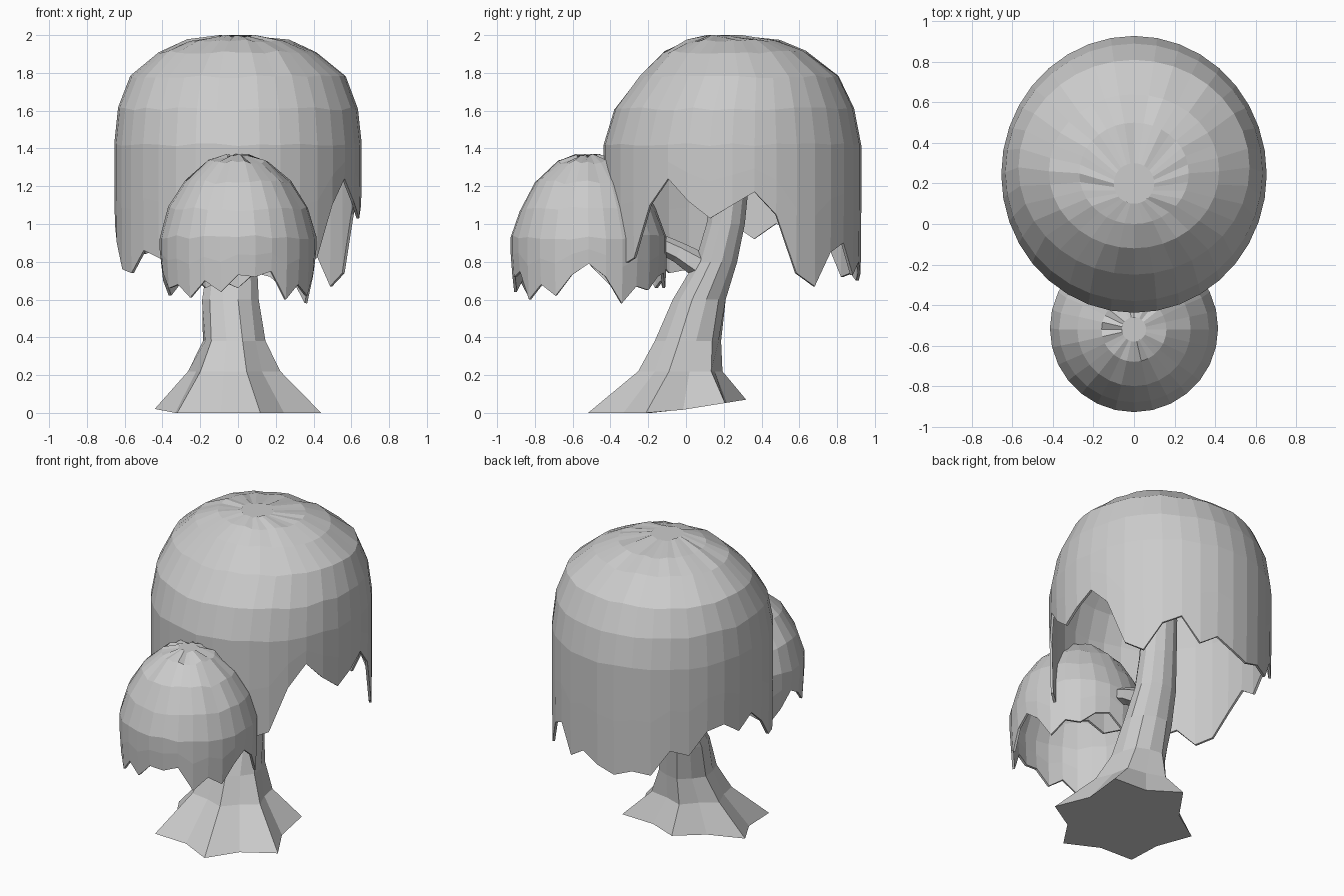
import bpy, bmesh, math, random
from mathutils import Vector

if "Cube" in bpy.data.objects:
    bpy.data.objects.remove(bpy.data.objects["Cube"])

random.seed(4)


def build(name, rings, cap_start=True, cap_end=True):
    """Skin a stack of equal-length point rings into one flat-shaded mesh."""
    bm = bmesh.new()
    loops = [[bm.verts.new(p) for p in ring] for ring in rings]
    n = len(loops[0])
    for a, b in zip(loops, loops[1:]):
        for i in range(n):
            j = (i + 1) % n
            bm.faces.new((a[i], a[j], b[j], b[i]))
    if cap_start:
        bm.faces.new(loops[0][::-1])
    if cap_end:
        bm.faces.new(loops[-1])
    bmesh.ops.recalc_face_normals(bm, faces=bm.faces)
    me = bpy.data.meshes.new(name)
    bm.to_mesh(me)
    bm.free()
    ob = bpy.data.objects.new(name, me)
    bpy.context.collection.objects.link(ob)
    return ob


def canopy(name, dome, hem, jitter, skirt):
    """Drooping dome: dome rows are (z, centre y, rx, ry); hem holds the z of each strand."""
    n = len(hem)
    angles = [2 * math.pi * i / n for i in range(n)]
    rings = []
    for z, cy, rx, ry in dome:
        rings.append([(rx * math.cos(a), cy + ry * math.sin(a),
                       z + random.uniform(-jitter, jitter)) for a in angles])
    z0, cy, rx, ry = dome[-1]
    for t, k in skirt:
        rings.append([(k * rx * math.cos(a), cy + k * ry * math.sin(a), z0 + (h - z0) * t)
                      for a, h in zip(angles, hem)])
    ob = build(name, rings, True, False)
    # thin leaf shell
    mod = ob.modifiers.new("thickness", 'SOLIDIFY')
    mod.thickness = 0.015
    mod.offset = -1
    return ob


# Large canopy, hem height every 10 degrees starting at +x
canopy("large_canopy",
       [(1.995, 0.2, 0.1, 0.1), (1.97, 0.25, 0.27, 0.25), (1.91, 0.26, 0.42, 0.38),
        (1.78, 0.28, 0.57, 0.53), (1.61, 0.255, 0.635, 0.635), (1.42, 0.245, 0.655, 0.683)],
       [1.1, 1.17, 1.05, .74, .67, .85, .9, .73, .8, .74, .7, .74,
        .72, .88, .84, .98, 1.0, .92, 1.0, .9, .76, .74, .86, .82,
        .78, .85, .8, .85, .8, .85, .78, .82, 1.1, 1.24, 1.12, 1.03],
       0.008, [(0.5, 1.0), (1.0, 0.995)])

# Small canopy
canopy("small_canopy",
       [(1.362, -0.52, 0.06, 0.06), (1.33, -0.52, 0.16, 0.16), (1.22, -0.52, 0.28, 0.28),
        (1.08, -0.52, 0.37, 0.36), (0.93, -0.515, 0.415, 0.413)],
       [.79, .72, .58, .67, .65, .72, .74, .66, .7, .66, .75, .68, .62, .7,
        .79, .74, .66, .68, .61, .70, .64, .73, .72, .75, .60, .68, .62, .73],
       0.012, [(0.45, 1.0), (1.0, 0.98)])

# Trunk with flared roots: rows are (z, centre x, centre y, rx, ry, root flare)
trunk_rows = [(0.02, 0, -0.1, 0.40, 0.38, 0.14), (0.22, -0.02, -0.03, 0.23, 0.21, 0.1),
              (0.38, -0.02, 0.01, 0.165, 0.175, 0.04), (0.6, -0.04, 0.07, 0.155, 0.145, 0),
              (0.8, -0.03, 0.16, 0.135, 0.115, 0), (1.0, -0.01, 0.21, 0.12, 0.105, 0),
              (1.25, 0, 0.24, 0.11, 0.1, 0), (1.45, 0, 0.25, 0.06, 0.06, 0)]
trunk = []
for z, cx, cy, rx, ry, flare in trunk_rows:
    ring = []
    for i in range(12):
        a = math.radians(30 * i + 15)
        k = 1 + flare * (1 if i % 2 else -1)
        low = z < 0.1
        y = cy + k * ry * math.sin(a)
        zz = max(0.0, z - 0.02 + 0.16 * (y + 0.12)) if low else z
        ring.append((cx + k * rx * math.cos(a), y, zz))
    trunk.append(ring)
build("trunk", trunk)


def branch(name, path, sides=6):
    """Tapered limb; path rows are (x, y, z, radius)."""
    pts = [Vector(p[:3]) for p in path]
    rings = []
    for i, p in enumerate(pts):
        d = (pts[min(i + 1, len(pts) - 1)] - pts[max(i - 1, 0)]).normalized()
        u = d.cross(Vector((1, 0, 0))).normalized()
        v = d.cross(u)
        rings.append([p + path[i][3] * (u * math.cos(2 * math.pi * s / sides)
                                        + v * math.sin(2 * math.pi * s / sides))
                      for s in range(sides)])
    build(name, rings)


# Limb carrying the small canopy
branch("front_branch", [(0, 0.14, 0.74, 0.08), (0, -0.04, 0.85, 0.055),
                        (0, -0.25, 0.95, 0.045), (0, -0.45, 1.08, 0.03)])
